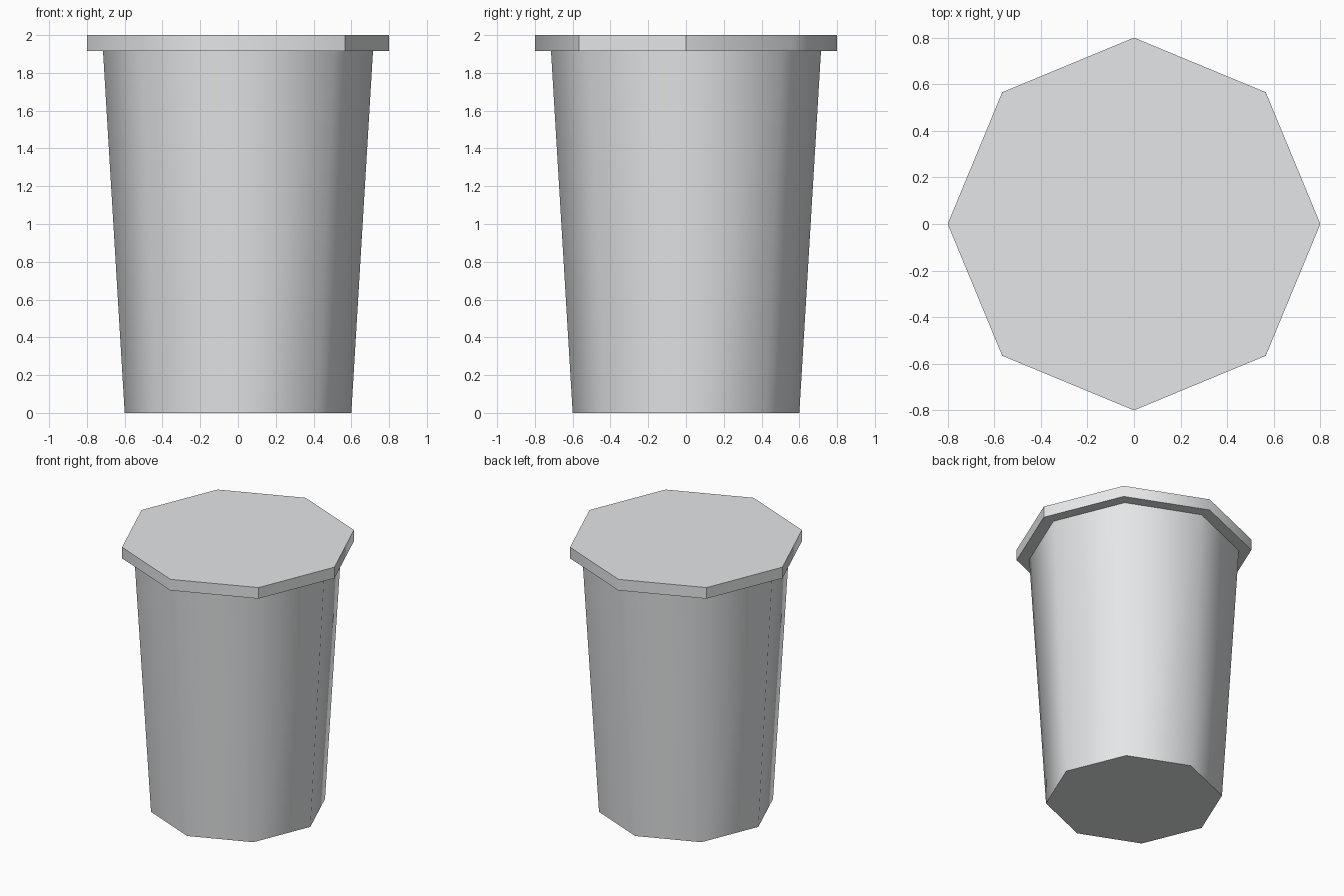
import bpy, bmesh, math

if "Cube" in bpy.data.objects:
    bpy.data.objects.remove(bpy.data.objects["Cube"])

SIDES = 8

# one light grey colour for everything
grey = bpy.data.materials.new("light_grey")
grey.diffuse_color = (0.88, 0.90, 0.91, 1.0)
grey.use_nodes = True
grey.node_tree.nodes["Principled BSDF"].inputs["Base Color"].default_value = grey.diffuse_color


def octagon_part(name, r_bottom, r_top, z0, z1, sharp_corners=()):
    """Closed eight-sided frustum with smooth sides and flat, sharp-edged caps."""
    bm = bmesh.new()
    rings = []
    for r, z in ((r_bottom, z0), (r_top, z1)):
        rings.append([bm.verts.new((r * math.cos(i * math.tau / SIDES),
                                    r * math.sin(i * math.tau / SIDES), z))
                      for i in range(SIDES)])
    low, high = rings
    caps = [bm.faces.new(low[::-1]), bm.faces.new(high)]
    for i in range(SIDES):
        j = (i + 1) % SIDES
        bm.faces.new((low[i], low[j], high[j], high[i])).smooth = True
    for cap in caps:
        for e in cap.edges:
            e.smooth = False
    for i in sharp_corners:
        bm.edges.get((low[i], high[i])).smooth = False
    mesh = bpy.data.meshes.new(name)
    bm.to_mesh(mesh)
    bm.free()
    mesh.materials.append(grey)
    obj = bpy.data.objects.new(name, mesh)
    bpy.context.collection.objects.link(obj)
    return obj


# tapered body, and the overhanging lid with a few crisp corners
octagon_part("bin_body", 0.60, 0.715, 0.0, 1.92)
octagon_part("bin_lid", 0.80, 0.80, 1.917, 2.0, sharp_corners=(0, 3, 4, 7))
